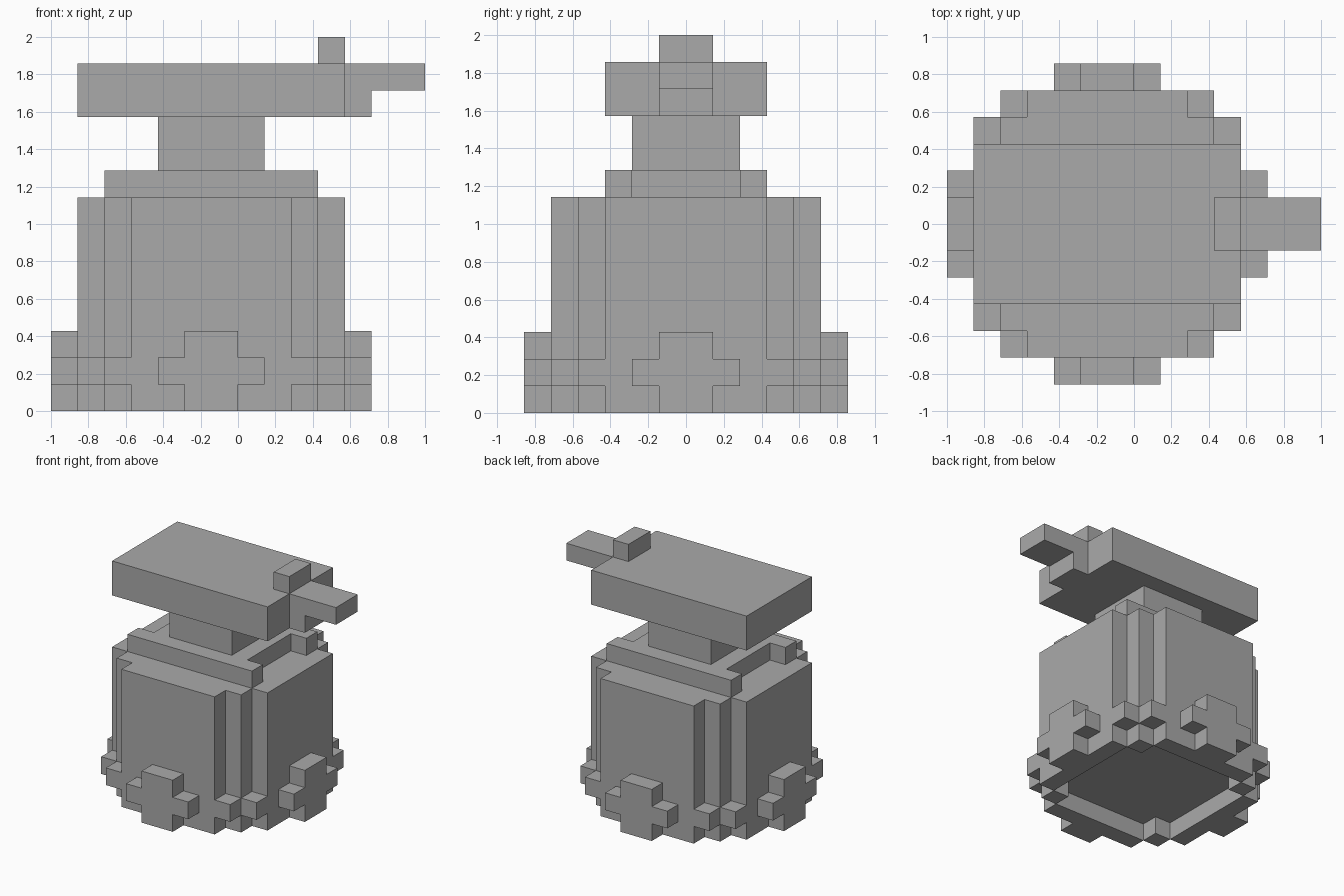
import bpy
import bmesh
from mathutils import Matrix

old = bpy.data.objects.get("Cube")
if old:
    bpy.data.objects.remove(old, do_unlink=True)

U = 1 / 7        # edge of one block
SHIFT = -1       # the body axis sits one block off centre

grey = bpy.data.materials.new("plain_grey")
grey.use_nodes = True
GREY = (0.4, 0.4, 0.4, 1)
grey.diffuse_color = GREY
grey.node_tree.nodes["Principled BSDF"].inputs["Base Color"].default_value = GREY


def finish(name, bm):
    """Scale from blocks to units and link the object."""
    bmesh.ops.recalc_face_normals(bm, faces=bm.faces)
    bm.transform(Matrix.Scale(U, 4) @ Matrix.Translation((SHIFT, 0, 0)))
    mesh = bpy.data.meshes.new(name)
    bm.to_mesh(mesh)
    bm.free()
    mesh.materials.append(grey)
    obj = bpy.data.objects.new(name, mesh)
    bpy.context.collection.objects.link(obj)


def prism(name, outline, axis_map, low, high, turns=1):
    """Extrude a flat outline from low to high, repeated around z."""
    bm = bmesh.new()
    for t in range(turns):
        spin = Matrix.Rotation(t * 1.5707963, 4, "Z")
        verts = [bm.verts.new(spin @ Matrix.Identity(4) @ axis_map(a, b, low)) for a, b in outline]
        face = bm.faces.new(verts)
        grown = bmesh.ops.extrude_face_region(bm, geom=[face])["geom"]
        moved = [v for v in grown if isinstance(v, bmesh.types.BMVert)]
        step = axis_map(0, 0, high) - axis_map(0, 0, low)
        bmesh.ops.translate(bm, verts=moved, vec=spin @ step)
    finish(name, bm)


def flat(a, b, h):       # outline in plan, extruded upwards
    return Matrix.Translation((a, b, h)).to_translation()


def upright(a, b, h):    # outline in elevation, extruded along y
    return Matrix.Translation((a, h, b)).to_translation()


def rect(x0, x1, y0, y1):
    return [(x0, y0), (x1, y0), (x1, y1), (x0, y1)]


def four_way(quarter):
    """Complete a first-quadrant outline by mirroring it twice."""
    half = quarter + [(-x, y) for x, y in reversed(quarter)]
    return half + [(-x, -y) for x, y in half]


# stepped body, with a hollow below its floor
prism("body", four_way([(5, 3), (4, 3), (4, 4), (3, 4), (3, 5)]), flat, 1, 8)
prism("base_rim_wall", rect(-3, 3, 4, 5), flat, 0, 1, 4)
prism("base_rim_post", rect(3, 4, 3, 4), flat, 0, 1, 4)

# cross-shaped feet on the four sides
foot = [(1, 0), (1, 1), (2, 1), (2, 2), (1, 2), (1, 3)]
foot += [(-x, z) for x, z in reversed(foot)]
prism("side_foot", foot, upright, 5, 6, 4)

# small studs in the stepped corners
prism("corner_stud_a", rect(3, 4, 4, 5), flat, 1, 2, 4)
prism("corner_stud_b", rect(4, 5, 3, 4), flat, 1, 2, 4)

# shoulder plate with a notch at each end, neck and top block
prism("shoulder", four_way([(3, 2), (4, 2), (4, 3)]), flat, 8, 9)
prism("neck", rect(-2, 2, -2, 2), flat, 9, 11)
prism("top_block", rect(-5, 5, -3, 3), flat, 11, 13)

# spout stepping out from the end, and the knob above it
prism("spout", [(5, 11), (6, 11), (6, 12), (8, 12), (8, 13), (5, 13)], upright, -1, 1)
prism("knob", rect(4, 5, -1, 1), flat, 13, 14)
